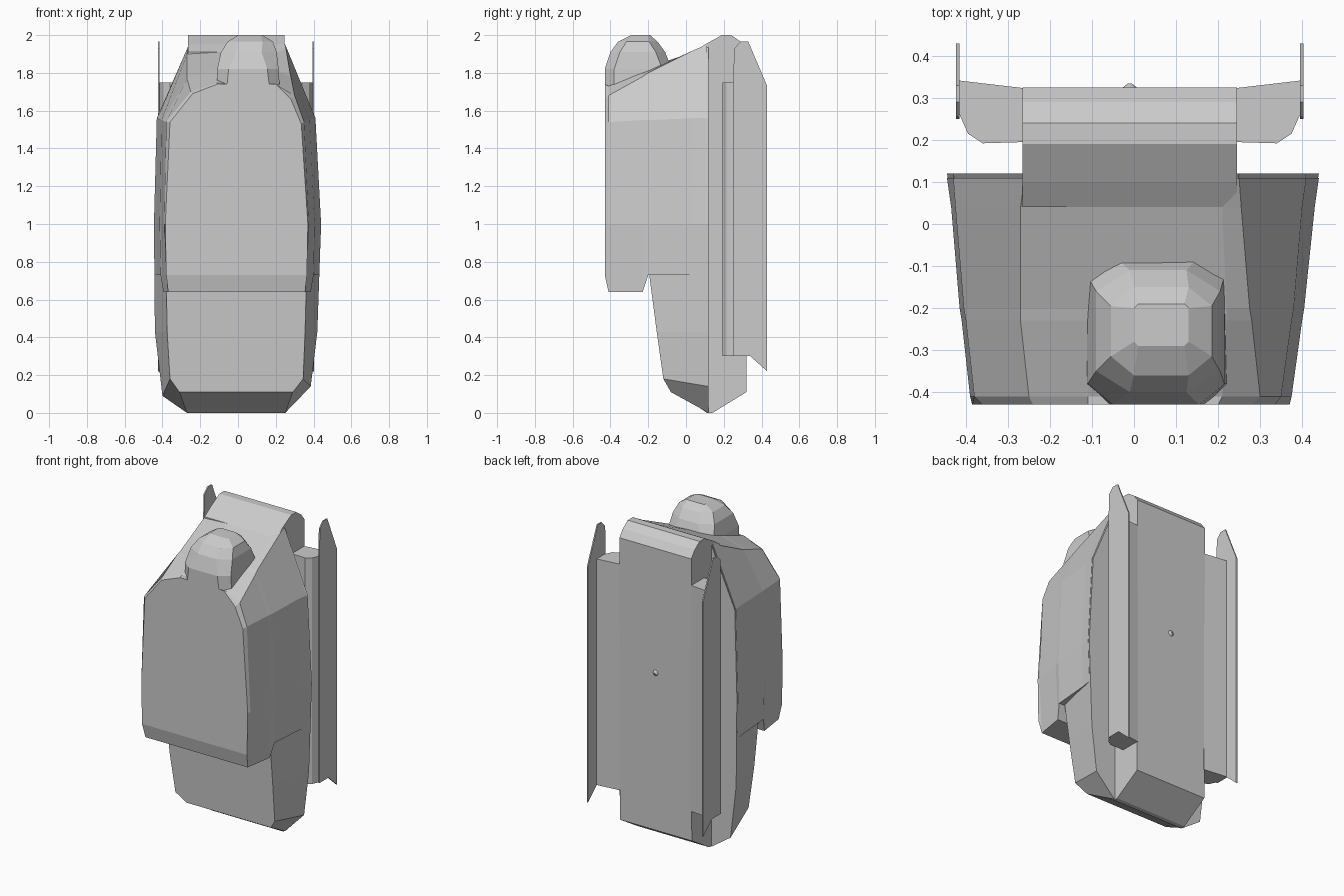
import bpy, bmesh
from math import pi


def loft(name, rings):
    """Skin closed rings with equal point counts and cap both ends."""
    bm = bmesh.new()
    vs = [[bm.verts.new(p) for p in r] for r in rings]
    n = len(vs[0])
    for a, b in zip(vs, vs[1:]):
        for i in range(n):
            j = (i + 1) % n
            bm.faces.new((a[i], a[j], b[j], b[i]))
    bm.faces.new(vs[0])
    bm.faces.new(vs[-1])
    bmesh.ops.recalc_face_normals(bm, faces=bm.faces)
    me = bpy.data.meshes.new(name)
    bm.to_mesh(me)
    bm.free()
    ob = bpy.data.objects.new(name, me)
    bpy.context.collection.objects.link(ob)
    return ob


def extrude_x(name, yz, x0, x1):
    return loft(name, [[(x, y, z) for y, z in yz] for x in (x0, x1)])


def extrude_z(name, xy, z0, z1):
    return loft(name, [[(x, y, z) for x, y in xy] for z in (z0, z1)])


CX = -0.01  # centre of the rear assembly

# rear slab with rounded top and slanted underside
extrude_x("rear_panel", [(0.11, 0.0), (0.14, 0.0), (0.32, 0.11), (0.325, 1.92), (0.29, 1.965),
                         (0.24, 2.0), (0.19, 2.0), (0.10, 1.95), (0.04, 1.91), (0.04, 0.05)],
          CX - 0.255, CX + 0.255)

# small stud on the rear slab
bpy.ops.mesh.primitive_cone_add(vertices=8, radius1=0.02, radius2=0.005, depth=0.012,
                                location=(CX, 0.328, 1.12), rotation=(-pi / 2, 0, 0))
bpy.context.object.name = "rear_stud"

# lower tub: wide rear outline lofted to a narrower slanted front
tub_back = [(0.25, 0.0), (0.385, 0.14), (0.42, 0.43), (0.44, 1.0), (0.41, 1.56), (0.25, 1.94),
            (-0.26, 1.94), (-0.43, 1.56), (-0.445, 1.0), (-0.44, 0.43), (-0.40, 0.09), (-0.27, 0.0)]
tub_front = [(0.29, -0.08, 0.11), (0.345, -0.12, 0.18), (0.355, -0.155, 0.43), (0.37, -0.23, 1.0),
             (0.33, -0.23, 1.45), (0.2, -0.15, 1.7), (-0.2, -0.15, 1.7), (-0.35, -0.23, 1.45),
             (-0.385, -0.23, 1.0), (-0.375, -0.155, 0.43), (-0.36, -0.12, 0.18), (-0.31, -0.08, 0.11)]
loft("lower_tub", [[(x, 0.12, z) for x, z in tub_back], tub_front])

# upper pouch: cross-sections from the rear to the flat front
pouch = [
    (0.11, [(0.43, 0.73), (0.44, 1.0), (0.41, 1.56), (0.25, 1.95), (0.21, 1.95),
            (-0.1, 1.95), (-0.26, 1.95), (-0.43, 1.56), (-0.445, 1.0), (-0.44, 0.73)]),
    (0.04, [(0.42, 0.73), (0.43, 1.0), (0.40, 1.56), (0.255, 1.92), (0.21, 1.91),
            (-0.1, 1.91), (-0.27, 1.90), (-0.425, 1.56), (-0.435, 1.0), (-0.43, 0.73)]),
    (-0.20, [(0.40, 0.73), (0.405, 1.0), (0.38, 1.55), (0.275, 1.80), (0.22, 1.81),
             (-0.1, 1.83), (-0.27, 1.78), (-0.405, 1.55), (-0.415, 1.0), (-0.41, 0.73)]),
    (-0.23, [(0.385, 0.64), (0.40, 1.0), (0.375, 1.55), (0.28, 1.78), (0.22, 1.80),
             (-0.1, 1.82), (-0.27, 1.77), (-0.40, 1.55), (-0.41, 1.0), (-0.395, 0.64)]),
    (-0.41, [(0.355, 0.64), (0.375, 1.0), (0.35, 1.54), (0.30, 1.68), (0.21, 1.73),
             (-0.11, 1.75), (-0.25, 1.70), (-0.38, 1.54), (-0.39, 1.0), (-0.37, 0.64)]),
    (-0.43, [(0.365, 0.73), (0.37, 1.0), (0.335, 1.53), (0.28, 1.66), (0.20, 1.74),
             (-0.11, 1.74), (-0.24, 1.69), (-0.36, 1.54), (-0.385, 1.0), (-0.38, 0.73)]),
]
loft("upper_pouch", [[(x, y, z) for x, z in ring] for y, ring in pouch])


# faceted dome on top, flush with the front
def octagon(z, x0, x1, y0, y1, cx, cy):
    return [(x0 + cx, y0, z), (x1 - cx, y0, z), (x1, y0 + cy, z), (x1, y1 - cy, z),
            (x1 - cx, y1, z), (x0 + cx, y1, z), (x0, y1 - cy, z), (x0, y0 + cy, z)]


loft("top_dome", [octagon(1.66, -0.115, 0.225, -0.43, -0.06, 0.05, 0.05),
                  octagon(1.82, -0.11, 0.215, -0.43, -0.075, 0.06, 0.05),
                  octagon(1.91, -0.09, 0.205, -0.40, -0.11, 0.08, 0.05),
                  octagon(1.965, -0.055, 0.185, -0.36, -0.15, 0.055, 0.045),
                  octagon(2.0, 0.0, 0.13, -0.29, -0.19, 0.01, 0.01)])

# mirrored side rails and thin fins
rail = [(0.25, 0.195), (0.35, 0.192), (0.385, 0.215), (0.405, 0.26), (0.412, 0.31),
        (0.412, 0.342), (0.25, 0.323)]
fin = [(0.25, 1.75), (0.255, 1.93), (0.29, 1.965), (0.33, 1.965), (0.43, 1.73), (0.43, 0.22),
       (0.34, 0.30), (0.25, 0.30)]
for side, s in (("left", -1), ("right", 1)):
    extrude_z(side + "_rail", [(CX + s * x, y) for x, y in rail], 0.30, 1.75)
    extrude_x(side + "_fin", fin, CX + s * 0.405, CX + s * 0.413)
